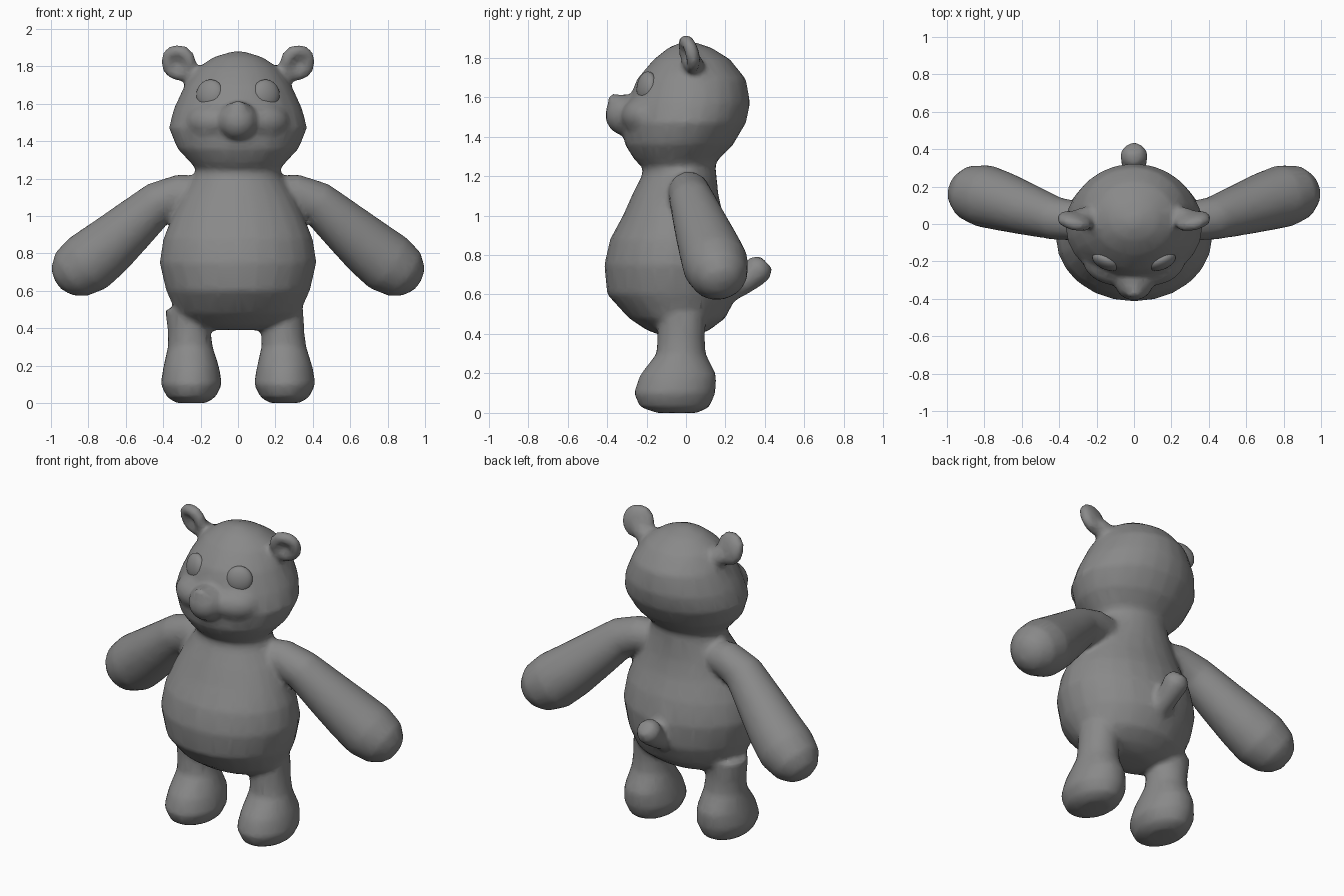
import bpy, bmesh, math
from mathutils import Vector, Matrix

if "Cube" in bpy.data.objects:
    bpy.data.objects.remove(bpy.data.objects["Cube"])

grey = bpy.data.materials.new("plush_grey")
grey.diffuse_color = (0.25, 0.25, 0.25, 1)
grey.use_nodes = True
grey.node_tree.nodes["Principled BSDF"].inputs["Base Color"].default_value = grey.diffuse_color
bm = bmesh.new()          # all soft parts, fused into one skin later
SIDES = 24


def loft(rings):
    """Skin a list of vertex loops and cap both ends."""
    loops = [[bm.verts.new(p) for p in r] for r in rings]
    for a, b in zip(loops, loops[1:]):
        for i in range(SIDES):
            j = (i + 1) % SIDES
            bm.faces.new((a[i], a[j], b[j], b[i]))
    bm.faces.new(loops[0][::-1])
    bm.faces.new(loops[-1])


def stack(rows, cx=0):
    """Horizontal ellipses: z, centre offset x, half width, front y, back y."""
    turn = [2 * math.pi * i / SIDES for i in range(SIDES)]
    loft([[(cx + ox + rx * math.cos(t), (f + b) / 2 + (b - f) / 2 * math.sin(t), z)
           for t in turn] for z, ox, rx, f, b in rows])


def tube(path):
    """Round tube along points: x, y, z, radius."""
    pts = [Vector(p[:3]) for p in path]
    rings = []
    for i, p in enumerate(pts):
        d = pts[min(i + 1, len(pts) - 1)] - pts[max(i - 1, 0)]
        q = d.to_track_quat('Z', 'Y')
        rings.append([p + q @ Vector((path[i][3] * math.cos(t), path[i][3] * math.sin(t), 0))
                      for t in (2 * math.pi * k / SIDES for k in range(SIDES))])
    loft(rings)


def ball(mesh, loc, size, rot=Matrix()):
    m = Matrix.Translation(loc) @ rot @ Matrix.Diagonal((*size, 1))
    bmesh.ops.create_uvsphere(mesh, u_segments=24, v_segments=14, radius=1, matrix=m)


# torso
stack([(.39, 0, .12, -.12, .05), (.42, 0, .25, -.2, .12), (.48, 0, .33, -.29, .2),
       (.6, 0, .385, -.4, .26), (.75, 0, .42, -.415, .27), (.88, 0, .4, -.385, .24),
       (1.0, 0, .35, -.32, .19), (1.1, 0, .3, -.275, .165), (1.2, 0, .24, -.225, .155),
       (1.34, 0, .2, -.2, .14)])
# head
stack([(1.22, 0, .2, -.19, .13), (1.28, 0, .25, -.26, .16), (1.36, 0, .325, -.31, .24),
       (1.47, 0, .37, -.32, .305), (1.57, 0, .345, -.295, .325), (1.69, 0, .29, -.25, .305),
       (1.79, 0, .22, -.165, .225), (1.85, 0, .13, -.09, .13), (1.88, 0, .03, -.02, .04)])
# muzzle and nose
ball(bm, (0, -.31, 1.51), (.105, .1, .105))
ball(bm, (0, -.365, 1.592), (.045, .035, .025))
# tail
tube([(0, .2, .62, .07), (0, .3, .67, .065), (0, .34, .7, .07), (0, .375, .735, .075),
      (0, .405, .765, .045)])

for s in (1, -1):
    # cheek
    ball(bm, (s * .14, -.22, 1.505), (.14, .1, .095), Matrix.Rotation(s * .4, 4, 'Z'))
    # arm
    tube([(s * .16, 0, 1.12, .09), (s * .3, .015, 1.12, .105), (s * .42, .03, 1.075, .115),
          (s * .58, .08, .935, .14), (s * .7, .12, .83, .158), (s * .8, .15, .75, .168),
          (s * .89, .17, .69, .145), (s * .94, .18, .65, .095), (s * .96, .185, .635, .04)])
    # leg with foot
    stack([(0, 0, .08, -.15, .06), (.03, 0, .13, -.235, .12), (.1, 0, .165, -.265, .15),
           (.19, 0, .15, -.235, .155), (.3, -.005, .12, -.15, .1), (.38, -.01, .115, -.145, .095),
           (.5, -.02, .12, -.14, .1)], s * .25)
    # ear: rim, back plate and stem
    tilt = Matrix.Rotation(s * .25, 4, 'Z') @ Matrix.Rotation(.25, 4, 'X')
    at = Matrix.Translation((s * .318, .015, 1.82)) @ tilt
    for k in range(12):
        a = 2 * math.pi * k / 12
        ball(bm, at @ Vector((.062 * math.cos(a), 0, .065 * math.sin(a))), (.036,) * 3)
    ball(bm, at @ Vector((0, .02, 0)), (.08, .028, .08), tilt)
    tube([(s * .18, .05, 1.7, .06), (s * .29, .035, 1.785, .05)])

# fuse, soften and simplify the skin
mesh = bpy.data.meshes.new("bear_skin")
bmesh.ops.recalc_face_normals(bm, faces=bm.faces)
bm.to_mesh(mesh)
bm.free()
body = bpy.data.objects.new("bear_body", mesh)
bpy.context.collection.objects.link(body)
remesh = body.modifiers.new("fuse", 'REMESH')
remesh.mode, remesh.voxel_size = 'VOXEL', .016
soft = body.modifiers.new("soften", 'SMOOTH')
soft.factor, soft.iterations = .5, 8
body.modifiers.new("simplify", 'DECIMATE').ratio = .2
bpy.context.view_layer.objects.active = body
body.select_set(True)
for name in ("fuse", "soften", "simplify"):
    bpy.ops.object.modifier_apply(modifier=name)
body.data.materials.clear()
body.data.materials.append(grey)
body.data.shade_smooth()

# eyes
for s, side in ((1, "left"), (-1, "right")):
    eb = bmesh.new()
    ball(eb, (s * .15, -.2, 1.65), (.078, .042, .08),
         Matrix.Rotation(s * .42, 4, 'Z') @ Matrix.Rotation(-.15, 4, 'X'))
    em = bpy.data.meshes.new(side + "_eye")
    eb.to_mesh(em)
    eb.free()
    em.materials.append(grey)
    em.shade_smooth()
    bpy.context.collection.objects.link(bpy.data.objects.new(side + "_eye", em))
